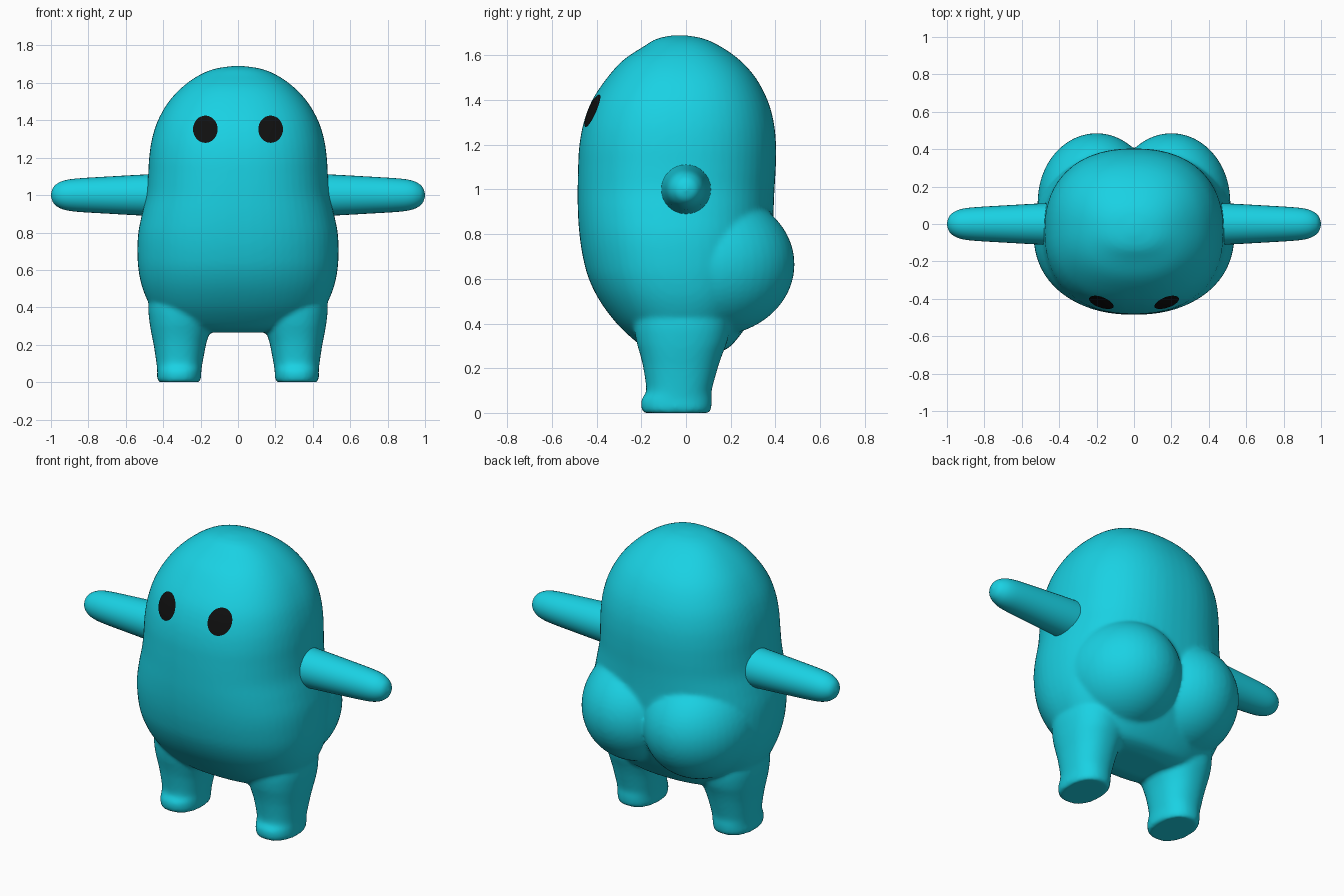
import bpy, bmesh
from math import sin, cos, tau, pi, copysign
from mathutils import Vector, Matrix
from mathutils.bvhtree import BVHTree

if "Cube" in bpy.data.objects:
    bpy.data.objects.remove(bpy.data.objects["Cube"])


def material(name, color):
    m = bpy.data.materials.new(name)
    m.diffuse_color = color
    m.use_nodes = True
    m.node_tree.nodes["Principled BSDF"].inputs["Base Color"].default_value = m.diffuse_color
    return m


TEAL = material("teal", (0.01, 0.64, 0.77, 1))
BLACK = material("black", (0.005, 0.005, 0.005, 1))


def make_object(name, bm, mat):
    me = bpy.data.meshes.new(name)
    bmesh.ops.recalc_face_normals(bm, faces=bm.faces)
    for f in bm.faces:
        f.smooth = True
    bm.to_mesh(me)
    bm.free()
    me.materials.append(mat)
    ob = bpy.data.objects.new(name, me)
    bpy.context.collection.objects.link(ob)
    return ob


def smooth_rows(rows, steps=4):
    """Catmull-Rom interpolation through the profile rows."""
    p = [Vector(r) for r in rows]
    out = []
    for i in range(len(p) - 1):
        a, b, c, d = p[max(i - 1, 0)], p[i], p[i + 1], p[min(i + 2, len(p) - 1)]
        for k in range(steps):
            t = k / steps
            out.append(0.5 * (2 * b + (c - a) * t + (2 * a - 5 * b + 4 * c - d) * t ** 2
                              + (3 * b - a - 3 * c + d) * t ** 3))
    return out + [p[-1]]


def loft(bm, rows, power, sides=48, matrix=Matrix()):
    """Closed loft; each row is height, centre x, half width, front y, back y."""
    rings = []
    for z, cx, hw, yf, yb in smooth_rows(rows):
        ring = []
        for i in range(sides):
            c, s = cos(tau * i / sides), sin(tau * i / sides)
            x = cx + hw * copysign(abs(c) ** (2 / power), c)
            y = (yf + yb) / 2 + (yb - yf) / 2 * copysign(abs(s) ** (2 / power), s)
            ring.append(bm.verts.new(matrix @ Vector((x, y, z))))
        rings.append(ring)
    for a, b in zip(rings, rings[1:]):
        for i in range(sides):
            j = (i + 1) % sides
            bm.faces.new((a[i], a[j], b[j], b[i]))
    bm.faces.new(rings[0][::-1])
    bm.faces.new(rings[-1])


# Body: torso, two rear lobes and two legs fused into one skin
bm = bmesh.new()
loft(bm, [
    (0.265, 0, 0.22, -0.09, 0.12), (0.285, 0, 0.33, -0.17, 0.18),
    (0.32, 0, 0.40, -0.225, 0.22), (0.40, 0, 0.465, -0.31, 0.28),
    (0.50, 0, 0.51, -0.385, 0.34), (0.60, 0, 0.532, -0.435, 0.37),
    (0.70, 0, 0.538, -0.462, 0.385), (0.80, 0, 0.533, -0.477, 0.39),
    (0.90, 0, 0.513, -0.484, 0.392), (1.00, 0, 0.49, -0.485, 0.396),
    (1.10, 0, 0.481, -0.483, 0.402), (1.20, 0, 0.475, -0.477, 0.403),
    (1.30, 0, 0.46, -0.458, 0.393), (1.40, 0, 0.428, -0.42, 0.365),
    (1.50, 0, 0.37, -0.353, 0.312), (1.58, 0, 0.295, -0.28, 0.24),
    (1.64, 0, 0.21, -0.19, 0.155), (1.675, 0, 0.125, -0.13, 0.08),
    (1.69, 0, 0.03, -0.06, 0.0)], 2.3, 64)
for s in (-1, 1):
    bmesh.ops.create_uvsphere(
        bm, u_segments=48, v_segments=32, radius=1,
        matrix=Matrix.Translation((s * 0.2, 0.12, 0.665)) @ Matrix.Diagonal((0.315, 0.366, 0.32, 1)))
    loft(bm, [
        (0.0, s * 0.315, 0.11, -0.19, 0.105), (0.02, s * 0.315, 0.117, -0.20, 0.113),
        (0.06, s * 0.314, 0.118, -0.20, 0.116), (0.10, s * 0.313, 0.123, -0.178, 0.115),
        (0.20, s * 0.311, 0.14, -0.191, 0.142), (0.26, s * 0.308, 0.155, -0.205, 0.162),
        (0.32, s * 0.305, 0.168, -0.222, 0.185), (0.40, s * 0.295, 0.185, -0.235, 0.20),
        (0.50, s * 0.28, 0.19, -0.235, 0.20)], 2.25)
body = make_object("body", bm, TEAL)
remesh = body.modifiers.new("fuse", 'REMESH')
remesh.mode = 'VOXEL'
remesh.voxel_size = 0.012
remesh.use_smooth_shade = True
soften = body.modifiers.new("soften", 'SMOOTH')
soften.factor = 0.5
soften.iterations = 6

# Arms: tapered, round-tipped and straight out to the sides
for s, side in ((-1, "right"), (1, "left")):
    bm = bmesh.new()
    loft(bm, [(t, 0, r, -r, r) for t, r in (
        (0.40, 0.113), (0.50, 0.11), (0.70, 0.099), (0.86, 0.089), (0.93, 0.078),
        (0.97, 0.059), (0.99, 0.037), (1.0, 0.006))], 2, 32,
        Matrix.Translation((0, 0, 1)) @ Matrix.Rotation(s * pi / 2, 4, 'Y'))
    make_object(side + "_arm", bm, TEAL)

# Eyes: oval patches wrapped onto the front of the head
deps = bpy.context.evaluated_depsgraph_get()
tree = BVHTree.FromObject(body, deps)
for s, side in ((-1, "right"), (1, "left")):
    bm = bmesh.new()
    bmesh.ops.create_grid(bm, x_segments=1, y_segments=1, size=1)
    bm.clear()
    rings = []
    for k in range(1, 6):
        ring = []
        for i in range(32):
            a = tau * i / 32
            x, z = s * 0.173 + 0.065 * k / 5 * cos(a), 1.35 + 0.072 * k / 5 * sin(a)
            hit, normal, _, _ = tree.ray_cast(Vector((x, -2, z)), Vector((0, 1, 0)))
            ring.append(bm.verts.new(hit + normal * 0.006))
        rings.append(ring)
    bm.faces.new(rings[0])
    for a, b in zip(rings, rings[1:]):
        for i in range(32):
            j = (i + 1) % 32
            bm.faces.new((a[i], b[i], b[j], a[j]))
    bm.normal_update()
    eye = make_object(side + "_eye", bm, BLACK)
    if sum(p.normal.y for p in eye.data.polygons) > 0:
        eye.data.flip_normals()
